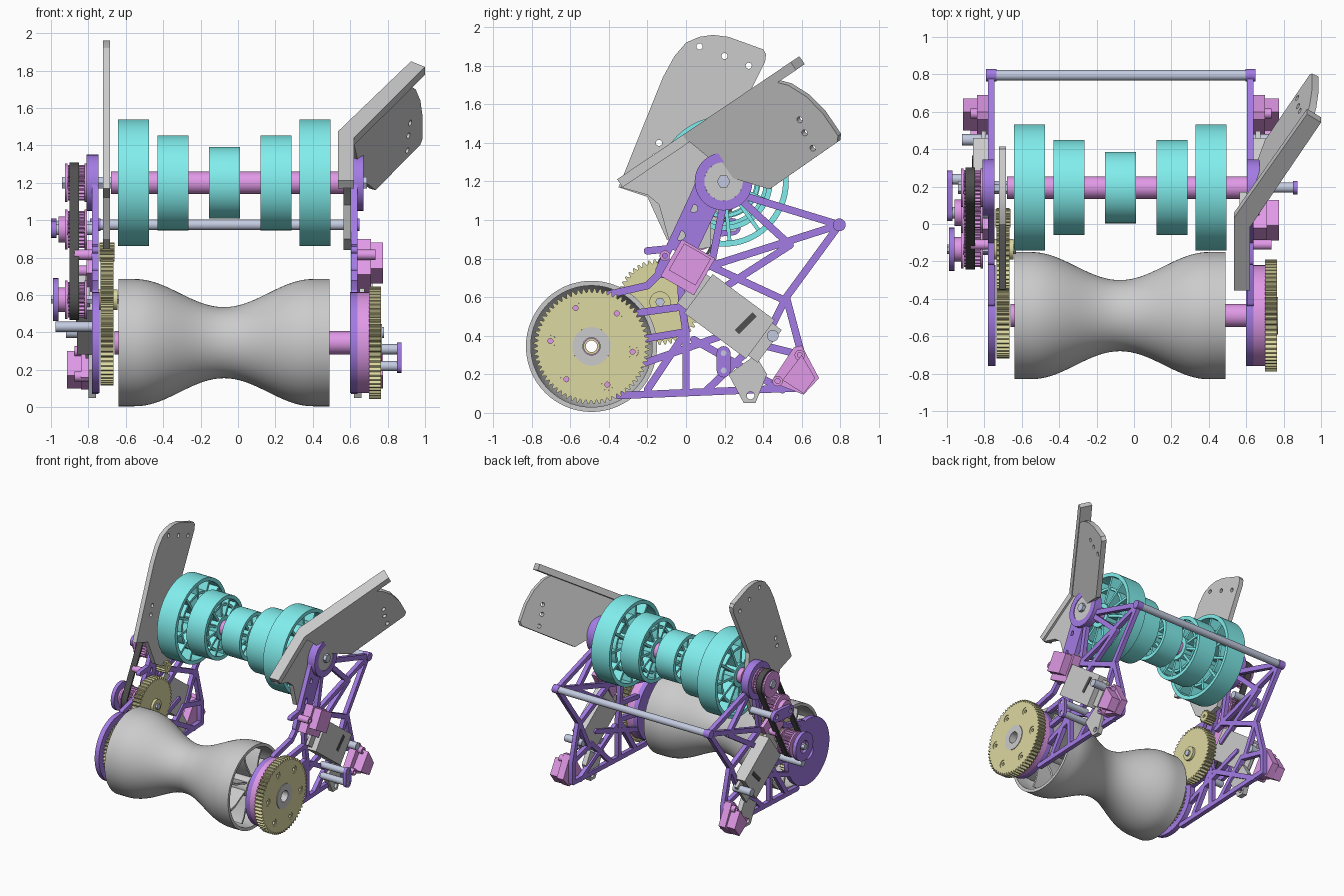
import bpy, bmesh, math
from mathutils import Matrix, Vector

if "Cube" in bpy.data.objects:
    bpy.data.objects.remove(bpy.data.objects["Cube"])
pi = math.pi

def material(name, col):
    m = bpy.data.materials.new(name)
    m.diffuse_color = (*col, 1)
    m.use_nodes = True
    m.node_tree.nodes["Principled BSDF"].inputs["Base Color"].default_value = m.diffuse_color
    return m
CYAN = material("cyan", (.22, .86, .85))
PURPLE = material("purple", (.37, .2, .78))
PINK = material("pink", (.75, .32, .8))
BRASS = material("brass", (.72, .69, .36))
STEEL = material("steel", (.55, .6, .75))
DARK = material("dark", (.08, .08, .08))
GREY = None
SIDE = Matrix(((0, 0, 1, 0), (1, 0, 0, 0), (0, 1, 0, 0), (0, 0, 0, 1)))  # local x,y -> world y,z

def finish(name, bm, mat):
    bmesh.ops.remove_doubles(bm, verts=bm.verts, dist=1e-5)
    bmesh.ops.recalc_face_normals(bm, faces=bm.faces)
    me = bpy.data.meshes.new(name)
    bm.to_mesh(me)
    bm.free()
    if mat: me.materials.append(mat)
    ob = bpy.data.objects.new(name, me)
    bpy.context.collection.objects.link(ob)
    return ob

def circle(y, z, r, n=24, a0=0):
    return [(y + r * math.cos(a0 + 2 * pi * i / n), z + r * math.sin(a0 + 2 * pi * i / n)) for i in range(n)]

def capsule(a, b, r, n=8):
    t = math.atan2(b[1] - a[1], b[0] - a[0])
    arc = lambda c, s: [(c[0] + r * math.cos(s + pi * i / n), c[1] + r * math.sin(s + pi * i / n)) for i in range(n + 1)]
    return arc(b, t - pi / 2) + arc(a, t + pi / 2)

def box(y, z, l, w, deg):
    c, s = math.cos(math.radians(deg)), math.sin(math.radians(deg))
    return [(y + u * c - v * s, z + u * s + v * c) for u, v in ((-l/2, -w/2), (l/2, -w/2), (l/2, w/2), (-l/2, w/2))]

def plate(name, outlines, t0, t1, mat=None, M=SIDE):
    """Extruded flat part; outlines after the first cut holes."""
    cu = bpy.data.curves.new(name, 'CURVE')
    cu.dimensions, cu.fill_mode, cu.extrude = '2D', 'BOTH', abs(t1 - t0) / 2
    for pts in outlines:
        sp = cu.splines.new('POLY')
        sp.points.add(len(pts) - 1)
        for p, q in zip(sp.points, pts): p.co = (q[0], q[1], 0, 1)
        sp.use_cyclic_u = True
    tmp = bpy.data.objects.new("tmp", cu)
    bpy.context.collection.objects.link(tmp)
    bm = bmesh.new()
    me = bpy.data.meshes.new_from_object(tmp)
    bm.from_mesh(me)
    bpy.data.objects.remove(tmp)
    bpy.data.meshes.remove(me)
    bm.transform(M @ Matrix.Translation((0, 0, (t0 + t1) / 2)))
    return finish(name, bm, mat)

def prisms(name, shapes, x0, x1, mat):
    """Several side-on shapes extruded along x in one object."""
    bm = bmesh.new()
    for pts in shapes:
        f = bm.faces.new([bm.verts.new((x0, *p)) for p in pts])
        r = bmesh.ops.extrude_face_region(bm, geom=[f], use_keep_orig=True)
        bmesh.ops.translate(bm, verts=[v for v in r['geom'] if isinstance(v, bmesh.types.BMVert)], vec=(x1 - x0, 0, 0))
    return finish(name, bm, mat)

def lathe(name, prof, y, z, mat, n=64):
    """Closed (x, r) profile spun about an x axis."""
    bm = bmesh.new()
    vs = [bm.verts.new((x, y, z + r)) for x, r in prof]
    es = [bm.edges.new((vs[i - 1], vs[i])) for i in range(len(vs))]
    bmesh.ops.spin(bm, geom=vs + es, cent=(0, y, z), axis=(1, 0, 0), angle=2 * pi, steps=n)
    return finish(name, bm, mat)

def tube(name, x0, x1, y, z, r, mat, ri=0, n=32):
    if ri: return plate(name, [circle(y, z, r, n), circle(y, z, ri, n)], x0, x1, mat)
    return prisms(name, [circle(y, z, r, n)], x0, x1, mat)

def gear(name, x0, x1, y, z, r, teeth, mat, depth=.02, bore=.03, holes=()):
    pts = []
    for i in range(teeth):
        for f, rr in ((0, r - depth), (.3, r), (.55, r), (.85, r - depth)):
            a = 2 * pi * (i + f) / teeth
            pts.append((y + rr * math.cos(a), z + rr * math.sin(a)))
    return plate(name, [pts, circle(y, z, bore)] + [circle(*h) for h in holes], x0, x1, mat)

RY, RZ = -.49, .345     # roller axis
WY, WZ = .195, 1.2      # wheel axis
IY, IZ = -.135, .575    # idler axis

# Hourglass roller: hollow shell, hub and end spokes
outer = []
for i in range(41):
    u = -1 + i / 20
    k = min(1, abs(u) / .84)
    outer.append((-.075 + .565 * u, .19 + .15 * (.5 - .5 * math.cos(pi * k))))
lathe("roller_shell", outer + [(x, r - .025) for x, r in reversed(outer)], RY, RZ, GREY, 72)
tube("roller_hub", -.63, .48, RY, RZ, .085, GREY, .05)
for x0, x1 in ((-.62, -.42), (.27, .47)):
    fins = []
    for i in range(8):
        a = pi * i / 4
        arc = [(RY + r * math.cos(a + b), RZ + r * math.sin(a + b)) for r, b in ((.08, 0), (.15, .22), (.23, .32), (.29, .3))]
        arc2 = [(RY + r * math.cos(a + b), RZ + r * math.sin(a + b)) for r, b in ((.29, .36), (.23, .39), (.15, .32), (.08, .18))]
        fins.append(arc + arc2)
    prisms("roller_fins", fins, x0, x1, GREY)
tube("roller_shaft", -.66, .62, RY, RZ, .062, PINK, .04)

# Spoked wheels on the upper shaft
for xc, r in ((-.558, .338), (-.348, .254), (-.073, .191), (.202, .254), (.412, .338)):
    a, b = xc - .083, xc + .083
    tube("wheel_rim", a, b, WY, WZ, r, CYAN, r - .03, 64)
    tube("wheel_hub", a, b, WY, WZ, .095, CYAN, .058)
    if r > .2: tube("wheel_mid_ring", a + .02, b - .02, WY, WZ, (r + .1) / 2 + .01, CYAN, (r + .1) / 2 - .01, 48)
    spokes = []
    for i in range(12):
        t = pi * i / 6 + .1
        spokes.append(box(WY + (r + .07) / 2 * math.cos(t), WZ + (r + .07) / 2 * math.sin(t), r - .105, .02, math.degrees(t)))
    prisms("wheel_spokes", spokes, a + .01, b - .01, CYAN)
tube("wheel_shaft", -.68, .61, WY, WZ, .06, PINK)
tube("wheel_axle", -.94, .69, WY, WZ, .035, STEEL, n=6)

# Side frames and drive units, mirrored about the roller centre
struts = [(.06, 1.17, -.14, .74), (.15, 1.08, -.03, .7), (-.14, .74, -.03, .7), (0, 1.0, .06, .92), (-.2, .84, -.1, .85),
          (-.14, .72, -.2, .66), (-.2, .66, -.42, .61), (.32, 1.12, .795, .975), (.795, .975, .52, .6), (.52, .6, .6, .3),
          (.795, .975, .06, .74), (.19, 1.06, .13, .76), (.13, .76, .52, .58), (.29, 1.1, .54, .87), (.54, .87, .12, .6),
          (-.35, .09, .6, .13), (0, .42, -.2, .12), (-.24, .38, 0, .42), (-.24, .52, -.02, .55), (-.02, .55, -.03, .72),
          (-.24, .25, .3, .44), (0, .42, 0, .11), (.04, .38, .5, .12), (.1, .11, .36, .36), (.36, .36, .6, .3),
          (.52, .6, .4, .36), (.6, .3, .6, .13), (0, .42, -.02, .55)]
for s, tag in ((1, "right"), (-1, "left")):
    X = lambda v: -.07 + s * (v + .07)
    prisms(tag + "_frame_truss", [capsule(q[:2], q[2:], .019) for q in struts], X(.605), X(.64), PURPLE)
    plate(tag + "_frame_arm", [[(.05, 1.2), (.14, 1.06), (.0, .7), (-.15, .7)], circle(-.07, .82, .025), circle(-.03, .92, .025),
          circle(.04, 1.06, .02)], X(.61), X(.64), PURPLE)
    tube(tag + "_top_bearing_ring", X(.605), X(.67), WY, WZ, .15, PURPLE, .1, 40)
    tube(tag + "_top_bearing", X(.61), X(.665), WY, WZ, .1, GREY, .03)
    tube(tag + "_frame_eye", X(.595), X(.65), .795, .975, .033, PURPLE)
    tube(tag + "_bearing_housing", X(.6), X(.64), RY, RZ, .27, PURPLE, .06, 48)
    # servo with brackets
    prisms(tag + "_servo_body", [box(.225, .5, .4, .25, -36.5)], X(.62), X(.72), GREY)
    prisms(tag + "_servo_flange", [box(.225, .5, .52, .21, -36.5)], X(.65), X(.675), GREY)
    prisms(tag + "_servo_slot", [box(.31, .465, .13, .03, 45)], X(.715), X(.725), DARK)
    plate(tag + "_servo_tab", [[(.22, .2), (.3, .05), (.36, .05), (.42, .2), (.36, .3)], circle(.335, .09, .02)], X(.62), X(.66), GREY)
    low = [(.44, .16), (.61, .095), (.69, .18), (.6, .35), (.56, .34)]
    prisms(tag + "_lower_bracket", [low], X(.64), X(.7), PINK)
    prisms(tag + "_lower_bracket_cap", [[(.5, .17), (.61, .1), (.67, .18), (.6, .3)]], X(.7), X(.775), PINK)
    for y, z in ((.475, .165), (.59, .3), (-.11, .815), (.055, .73)):
        tube(tag + "_bracket_boss", X(.64), X(.735), y, z, .027, PINK, .013, 20)
    tube(tag + "_frame_rod", X(.62), X(.78), .45, .4, .03, STEEL, n=20)
# right upper bracket, link and housing details
prisms("upper_bracket_base", [box(.01, .755, .2, .22, -30)], .64, .71, PINK)
prisms("upper_bracket_block", [box(.02, .77, .16, .16, -30)], .71, .775, PINK)
prisms("left_upper_bracket", [box(.01, .755, .2, .2, -30)], -.81, -.78, PINK)
for z in (.22, .31): tube("link_rod", .63, .87, .195, z, .027, STEEL, n=20)
plate("link_bar", [capsule((.195, .22), (.195, .31), .036), circle(.195, .22, .015), circle(.195, .31, .015)], .85, .875, PURPLE)
tube("gear_spacer", .64, .7, RY, RZ, .27, PINK, .2, 48)
tube("rear_cross_rod", -.78, .64, .795, .975, .028, STEEL)

# Right drive gear with six mounting bolts
bolts = [(RY + .215 * math.cos(a), RZ + .215 * math.sin(a)) for a in [-.13 + pi * i / 3 for i in range(6)]]
gear("right_drive_gear", .7, .765, RY, RZ, .3, 64, BRASS, bore=.1, holes=[(y, z, .03) for y, z in bolts])
for y, z in bolts: tube("gear_bolt", .69, .76, y, z, .03, BRASS, .013, 20)
tube("drive_gear_bearing", .69, .77, RY, RZ, .1, GREY, .045)
# Left gear pair and small pinion
gear("left_roller_gear", -.735, -.665, RY, RZ, .228, 48, BRASS)
gear("left_idler_gear", -.735, -.665, IY, IZ, .222, 46, BRASS)
gear("left_pinion", -.74, -.66, .03, .83, .05, 14, BRASS, .012, .012)
tube("idler_boss", -.745, -.645, IY, IZ, .055, BRASS, .02)
tube("idler_axle", -1, -.63, IY, IZ, .025, STEEL, n=6)

# Left belt drive
for nm, y, z, r in (("upper", WY, WZ, .095), ("middle", .06, .95, .1), ("lower", IY, IZ, .095)):
    gear(nm + "_pulley", -.91, -.82, y, z, r, 24, PINK, .014)
    for x in (-.925, -.82): tube(nm + "_pulley_flange", x, x + .014, y, z, r + .008, PINK, .03)
plate("drive_belt", [capsule((WY, WZ), (IY, IZ), .108, 16), capsule((WY, WZ), (IY, IZ), .094, 16)], -.9, -.85, DARK)
tube("middle_axle", -.99, -.77, .06, .95, .03, STEEL)
tube("middle_hub", -.96, -.92, .06, .95, .07, PINK, .03)
tube("lower_hub", -.965, -.92, IY, IZ, .065, PINK, .025)
plate("middle_link", [capsule((.06, .95), (.24, .965), .045), circle(.06, .95, .02), circle(.24, .965, .02)], -1, -.97, PURPLE)
tube("link_spacer", -.985, -.77, .24, .965, .028, STEEL)
plate("lower_end_plate", [circle(IY, IZ, .115, 32), circle(IY, IZ, .05)], -.99, -.96, PURPLE)
tube("lower_spacer", -.975, -.77, -.14, .43, .027, STEEL)

# Left guide plate
plate("left_guide_plate", [[(-.35, 1.17), (-.12, 1.74), (-.06, 1.85), (.0, 1.92), (.07, 1.95), (.14, 1.96), (.22, 1.95), (.4, 1.885),
      (.415, 1.86), (.41, 1.82), (.2, 1.4), (.24, 1.1), (.15, .87), (0, .84), (-.1, .9), (-.2, 1.12)],
      circle(.07, 1.9, .016), circle(.2, 1.85, .016), circle(.325, 1.8, .016), circle(-.14, 1.4, .016), circle(-.16, 1.33, .016),
      circle(WY, WZ, .035), circle(0, .98, .025)], -.722, -.685)

# Right folded guide: base, sloped strip, hanging flange
def frame(o, a, b):
    a, b = Vector(a).normalized(), Vector(b).normalized()
    c = a.cross(b)
    return Matrix([(a[i], b[i], c[i], o[i]) for i in range(3)] + [(0, 0, 0, 1)])
plate("right_guide_base", [[(-.34, 1.17), (.05, 1.43), (.17, 1.4), (.13, 1.1), (.13, .86), (.02, .84), (-.09, .9), (-.14, 1.08), (-.2, 1.13)],
      circle(0, .98, .02), circle(.05, .93, .02), circle(WY - .1, WZ, .03)], .565, .603)
strip = [(.535, -.34), (.62, -.34), (.62, 0), (1, .56), (.925, .605), (.535, .05)]
plate("right_guide_strip", [[(x, (y + .35) / .829) for x, y in strip]], -.02, .03, M=frame((0, -.35, 1.18), (1, 0, 0), (0, .829, .56)))
plate("right_guide_flange", [[(-.02, 0), (.6, 0), (.66, .06), (.71, .16), (.735, .28), (.735, .42), (.71, .445), (.22, .45), (.08, .3)],
      circle(.58, .31, .016), circle(.6, .24, .016), circle(.57, .4, .016)], -.02, .02,
      M=frame((.61, .03, 1.43), (.38, .56, .38), (0, .56, -.826)))

bpy.ops.object.select_all(action='SELECT')
bpy.context.view_layer.objects.active = bpy.context.collection.objects[0]
bpy.ops.object.shade_smooth_by_angle(angle=math.radians(25))
